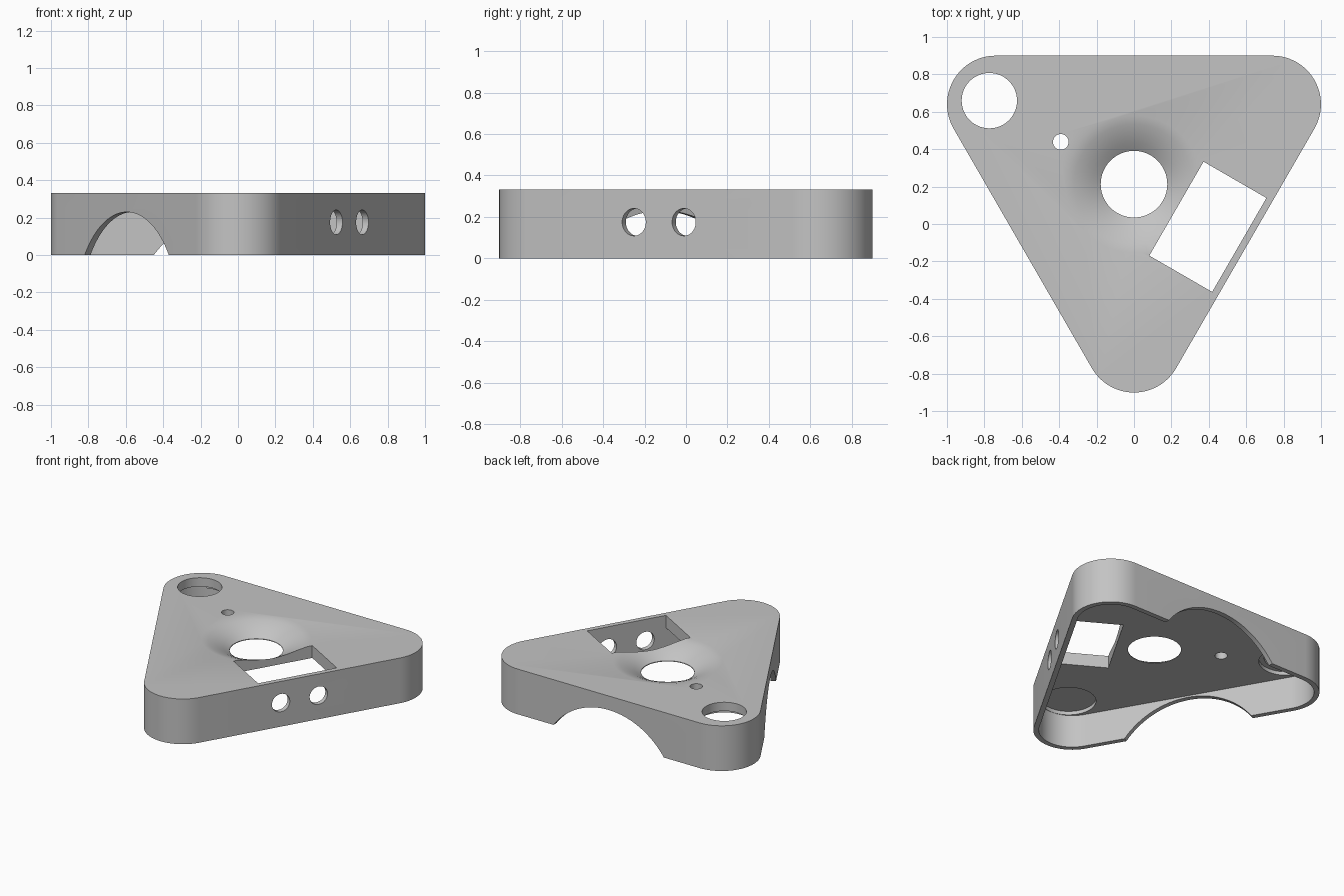
import bpy, bmesh, math
from mathutils import Matrix, Vector

if "Cube" in bpy.data.objects:
    bpy.data.objects.remove(bpy.data.objects["Cube"], do_unlink=True)

CENTRE = Vector((0, 0.213, 0))
HEIGHT, CEILING = 0.333, 0.242
CORNER_DIST, CORNER_R, WALL = 0.854, 0.26, 0.036
FACE_DIST = CORNER_DIST / 2 + CORNER_R
BACK, LEFT, RIGHT = (math.radians(a) for a in (90, 210, 330))

grey = bpy.data.materials.new("plain grey")
grey.use_nodes = True
colour = (0.55, 0.55, 0.55, 1)
grey.diffuse_color = colour
grey.node_tree.nodes["Principled BSDF"].inputs["Base Color"].default_value = colour


def polar(dist, angle, z=0.0, side=0.0):
    """Point at a distance from the hub, with an optional sideways shift."""
    c, s = math.cos(angle), math.sin(angle)
    return CENTRE + Vector((dist * c - side * s, dist * s + side * c, z))


def finish(bm, name):
    bmesh.ops.recalc_face_normals(bm, faces=bm.faces)
    mesh = bpy.data.meshes.new(name)
    bm.to_mesh(mesh)
    bm.free()
    obj = bpy.data.objects.new(name, mesh)
    bpy.context.collection.objects.link(obj)
    mesh.materials.append(grey)
    return obj


def rounded_triangle(name, radius, z0, z1, steps=24):
    bm = bmesh.new()
    ring = []
    for corner in (30, 150, 270):
        hub = polar(CORNER_DIST, math.radians(corner), z0)
        for i in range(steps + 1):
            a = math.radians(corner - 60 + 120 * i / steps)
            ring.append(bm.verts.new(hub + radius * Vector((math.cos(a), math.sin(a), 0))))
    face = bm.faces.new(ring)
    top = bmesh.ops.extrude_face_region(bm, geom=[face])["geom"]
    bmesh.ops.translate(bm, vec=(0, 0, z1 - z0),
                        verts=[v for v in top if isinstance(v, bmesh.types.BMVert)])
    return finish(bm, name)


def cylinder(name, radius, depth, location, angle=None, segments=64):
    """Upright cylinder, or one lying along a horizontal direction."""
    bm = bmesh.new()
    turn = Matrix.Translation(location)
    if angle is not None:
        turn = turn @ Matrix.Rotation(angle, 4, "Z") @ Matrix.Rotation(math.pi / 2, 4, "Y")
    bmesh.ops.create_cone(bm, cap_ends=True, segments=segments, radius1=radius,
                          radius2=radius, depth=depth, matrix=turn)
    return finish(bm, name)


def box(name, size, location, angle):
    bm = bmesh.new()
    turn = (Matrix.Translation(location) @ Matrix.Rotation(angle, 4, "Z")
            @ Matrix.Diagonal((*size, 1)))
    bmesh.ops.create_cube(bm, size=1, matrix=turn)
    return finish(bm, name)


def lathe(name, profile, segments=64):
    bm = bmesh.new()
    rings = []
    for r, z in profile:
        rings.append([bm.verts.new(polar(r, math.tau * i / segments, z))
                      for i in range(segments)])
    for low, high in zip(rings, rings[1:]):
        for i in range(segments):
            j = (i + 1) % segments
            bm.faces.new((low[i], low[j], high[j], high[i]))
    bm.faces.new(rings[0])
    bm.faces.new(rings[-1])
    return finish(bm, name)


# Hollow three-cornered cover, open underneath
cover = rounded_triangle("triangular_cover", CORNER_R, 0, HEIGHT)
cutters = [rounded_triangle("cavity", CORNER_R - WALL, -0.1, CEILING)]

# Shallow round recesses under the corners
for corner in (30, 150, 270):
    cutters.append(cylinder("corner_recess", 0.183, 0.167,
                            polar(0.893, math.radians(corner), 0.185)))

# Flared centre hole
cutters.append(lathe("flared_hole", [(0.178, 0.1), (0.178, 0.247), (0.22, 0.275),
                                     (0.27, 0.301), (0.32, 0.321), (0.37, 0.334),
                                     (0.37, 0.45)]))

# Corner hole and small pin hole
cutters.append(cylinder("corner_hole", 0.148, 0.5, polar(0.893, math.radians(150), 0.35)))
cutters.append(cylinder("pin_hole", 0.042, 0.5, polar(0.452, math.radians(150), 0.35), segments=32))

# Rectangular window beside the right wall
cutters.append(box("window", (0.388, 0.58, 0.5), polar(0.456, RIGHT, 0.4), RIGHT))

# Pair of round holes through the right wall
for side in (-0.139, 0.139):
    cutters.append(cylinder("wall_hole", 0.066, 0.12, polar(FACE_DIST, RIGHT, 0.175, side), RIGHT, 48))

# Low arches in the back and left walls
for wall in (BACK, LEFT):
    cutters.append(cylinder("arch", 0.555, 0.12, polar(FACE_DIST, wall, -0.325), wall, 128))

bpy.context.view_layer.objects.active = cover
for cutter in cutters:
    mod = cover.modifiers.new(cutter.name, "BOOLEAN")
    mod.operation, mod.solver, mod.object = "DIFFERENCE", "EXACT", cutter
    bpy.ops.object.modifier_apply(modifier=mod.name)
    bpy.data.objects.remove(cutter, do_unlink=True)

bpy.ops.object.select_all(action="DESELECT")
cover.select_set(True)
bpy.ops.object.shade_smooth_by_angle(angle=math.radians(25))
